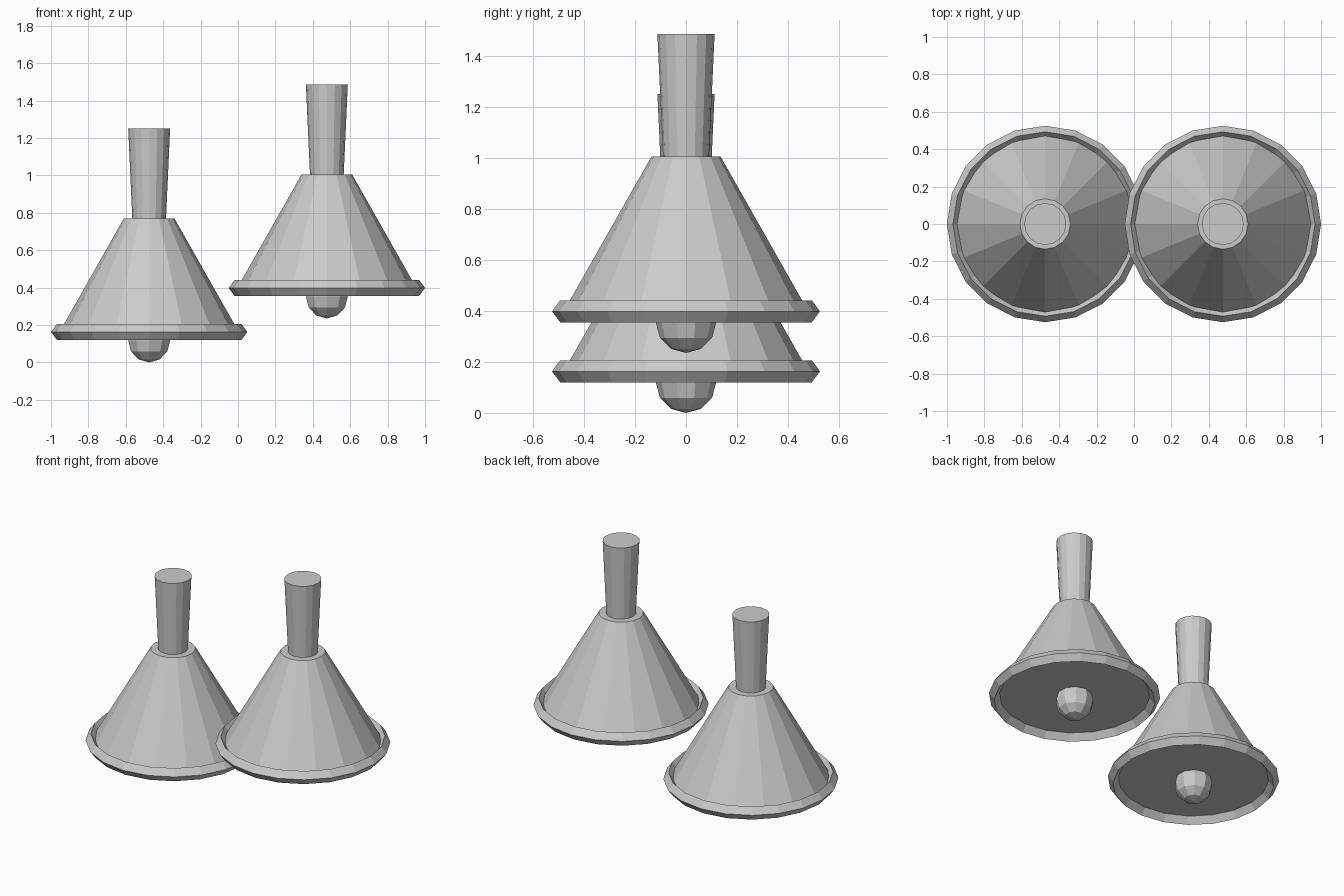
import bpy, bmesh
from math import cos, sin, tau, pi

cube = bpy.data.objects.get("Cube")
if cube:
    bpy.data.objects.remove(cube)

grey = bpy.data.materials.new("light_grey")
grey.use_nodes = True
grey.diffuse_color = (0.6, 0.6, 0.6, 1)
grey.node_tree.nodes["Principled BSDF"].inputs["Base Color"].default_value = (0.6, 0.6, 0.6, 1)


def lathe(name, profile, sides, location, closed=False):
    """Turn an (r, z) profile about the z axis; open ends are capped."""
    bm = bmesh.new()
    rings = [[bm.verts.new((r * cos(tau * i / sides), r * sin(tau * i / sides), z))
              for i in range(sides)] for r, z in profile]
    pairs = list(zip(rings, rings[1:]))
    if closed:
        pairs.append((rings[-1], rings[0]))
    else:
        bm.faces.new(rings[0])
        bm.faces.new(rings[-1])
    for a, b in pairs:
        for i in range(sides):
            j = (i + 1) % sides
            bm.faces.new((a[i], a[j], b[j], b[i]))
    bmesh.ops.remove_doubles(bm, verts=bm.verts, dist=1e-5)
    bmesh.ops.recalc_face_normals(bm, faces=bm.faces)
    mesh = bpy.data.meshes.new(name)
    bm.to_mesh(mesh)
    bm.free()
    mesh.materials.append(grey)
    obj = bpy.data.objects.new(name, mesh)
    obj.location = location
    bpy.context.collection.objects.link(obj)
    return obj


def clapper(name, radius, location):
    bm = bmesh.new()
    bmesh.ops.create_uvsphere(bm, u_segments=10, v_segments=6, radius=radius)
    mesh = bpy.data.meshes.new(name)
    bm.to_mesh(mesh)
    bm.free()
    mesh.materials.append(grey)
    obj = bpy.data.objects.new(name, mesh)
    obj.location = location
    bpy.context.collection.objects.link(obj)


# Two matching hand bells, the left one hung higher
for side, x, lift in (("right", -0.475, 0), ("left", 0.475, 0.235)):
    at = (x, 0, lift)
    lathe(side + "_bell_body", [(0.478, 0.165), (0.135, 0.77)], 16, at)
    lathe(side + "_bell_rim",
          [(0.525, 0.163), (0.493, 0.206), (0.46, 0.163), (0.493, 0.12)], 20, at, closed=True)
    lathe(side + "_bell_handle", [(0.09, 0.765), (0.112, 1.25)], 16, at)
    clapper(side + "_bell_clapper", 0.118, (x, 0, lift + 0.118))
